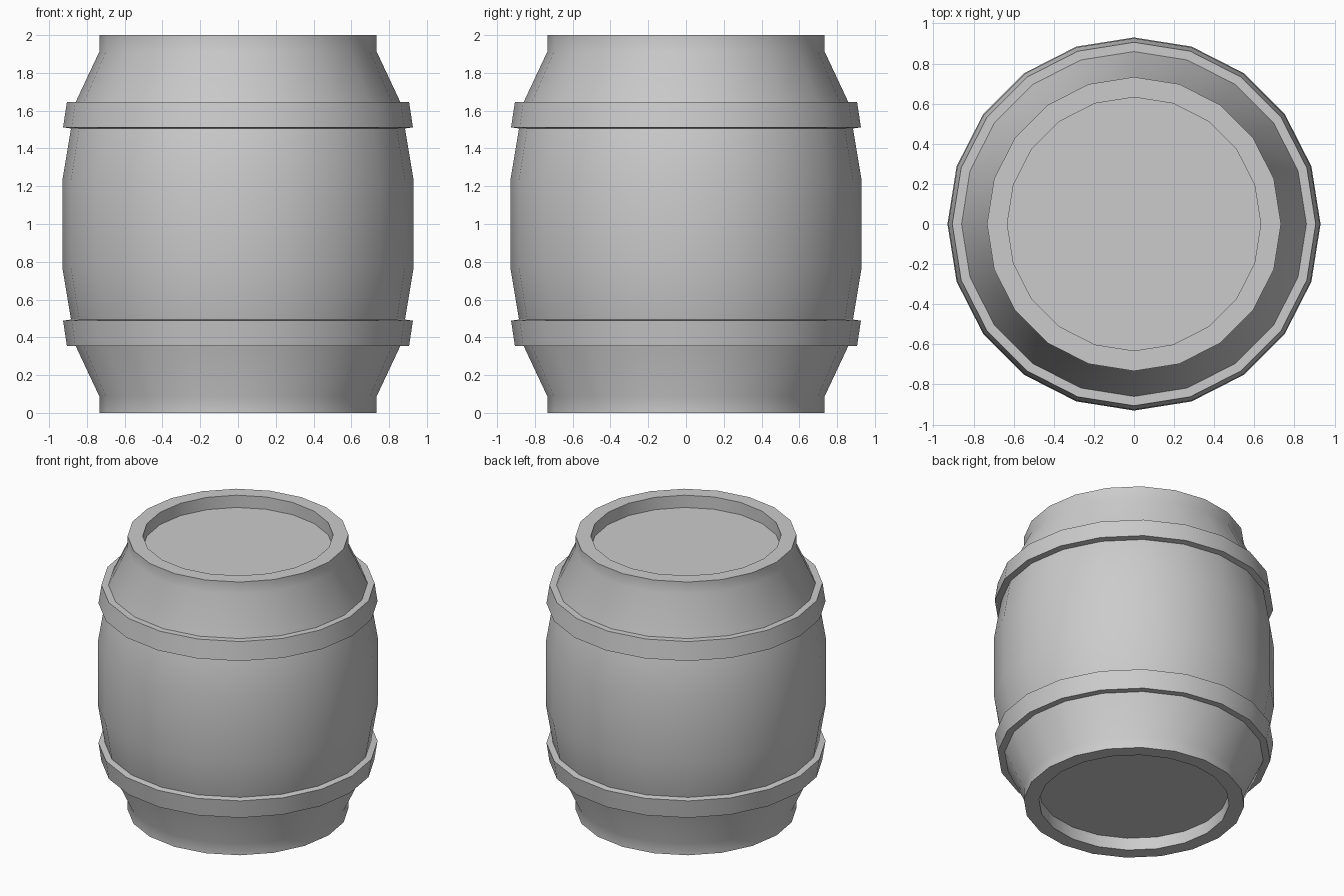
import bpy, bmesh, math

if "Cube" in bpy.data.objects:
    bpy.data.objects.remove(bpy.data.objects["Cube"])

SIDES = 20


def lathe(name, profile, ring=False):
    """Spin an (r, z) profile around z; ring joins last point to first, otherwise ends are capped."""
    bm = bmesh.new()
    loops = []
    for r, z in profile:
        loops.append([bm.verts.new((r * math.cos(2 * math.pi * i / SIDES),
                                    r * math.sin(2 * math.pi * i / SIDES), z))
                      for i in range(SIDES)])
    pairs = list(zip(loops, loops[1:]))
    if ring:
        pairs.append((loops[-1], loops[0]))
    for a, b in pairs:
        for i in range(SIDES):
            j = (i + 1) % SIDES
            bm.faces.new((a[i], a[j], b[j], b[i]))
    if not ring:
        bm.faces.new(loops[0])
        bm.faces.new(loops[-1])
    bmesh.ops.recalc_face_normals(bm, faces=bm.faces)
    mesh = bpy.data.meshes.new(name)
    bm.to_mesh(mesh)
    bm.free()
    obj = bpy.data.objects.new(name, mesh)
    bpy.context.collection.objects.link(obj)
    bpy.ops.object.select_all(action='DESELECT')
    obj.select_set(True)
    bpy.context.view_layer.objects.active = obj
    bpy.ops.object.shade_smooth_by_angle(angle=math.radians(32))
    return obj


def flip(profile):
    return [(r, 2 - z) for r, z in reversed(profile)]


# Barrel body: recessed end, rim, bulging staves; top half mirrors the bottom
half = [(0.632, 0.09), (0.632, 0), (0.733, 0), (0.733, 0.085), (0.862, 0.36), (0.93, 0.77)]
lathe("barrel_body", half + flip(half))

# Metal hoops, slightly flared towards the middle of the barrel
hoop = [(0.84, 0.355), (0.906, 0.355), (0.926, 0.488), (0.86, 0.498)]
lathe("lower_hoop", hoop, ring=True)
lathe("upper_hoop", flip(hoop), ring=True)
